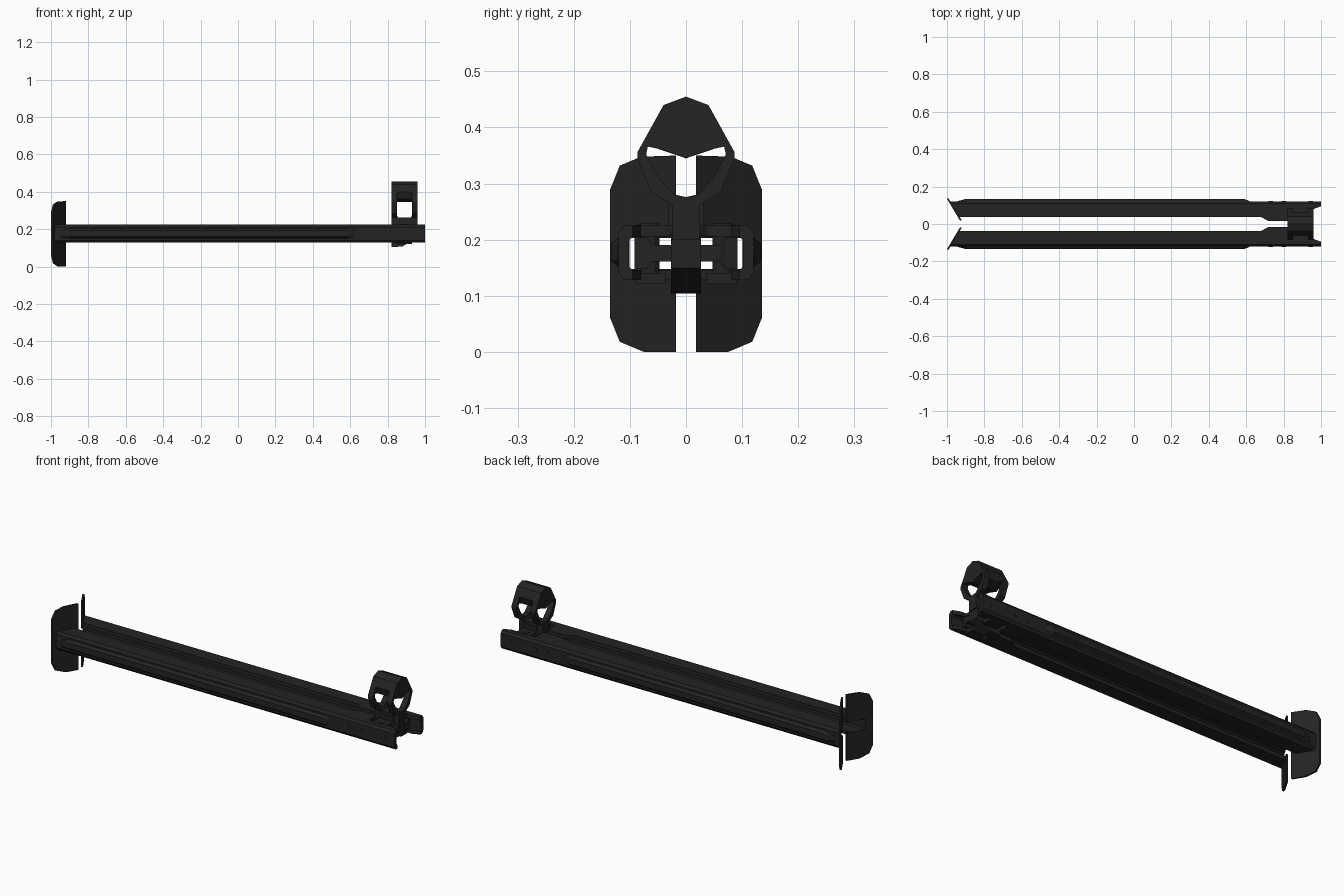
import bpy, bmesh, math

if "Cube" in bpy.data.objects:
    bpy.data.objects.remove(bpy.data.objects["Cube"])

black = bpy.data.materials.new("matte_black")
black.diffuse_color = (0.017, 0.017, 0.017, 1)
black.use_nodes = True
black.node_tree.nodes["Principled BSDF"].inputs["Base Color"].default_value = black.diffuse_color


def finish(bm, name):
    bmesh.ops.recalc_face_normals(bm, faces=bm.faces)
    me = bpy.data.meshes.new(name)
    bm.to_mesh(me)
    bm.free()
    ob = bpy.data.objects.new(name, me)
    bpy.context.collection.objects.link(ob)
    me.materials.append(black)
    return ob


def loft(name, rings):
    """Closed solid through rings that share one point count."""
    bm = bmesh.new()
    vs = [[bm.verts.new(p) for p in r] for r in rings]
    n = len(rings[0])
    for a, b in zip(vs, vs[1:]):
        for i in range(n):
            j = (i + 1) % n
            bm.faces.new((a[i], a[j], b[j], b[i]))
    bm.faces.new(vs[0])
    bm.faces.new(vs[-1])
    return finish(bm, name)


def prism_x(name, pts, x0, x1):
    return loft(name, [[(x, y, z) for y, z in pts] for x in (x0, x1)])


def prism_y(name, pts, y0, y1):
    return loft(name, [[(x, y, z) for x, z in pts] for y in (y0, y1)])


def box(name, x0, x1, y0, y1, z0, z1):
    return prism_x(name, [(y0, z0), (y1, z0), (y1, z1), (y0, z1)], x0, x1)


def cylinder(name, centre, r, depth, axis, sides=12):
    def pt(i, h):
        a = 2 * math.pi * i / sides
        c, s = r * math.cos(a), r * math.sin(a)
        d = (c, s, h) if axis == 'z' else (c, h, s)
        return tuple(p + q for p, q in zip(centre, d))
    return loft(name, [[pt(i, h) for i in range(sides)] for h in (-depth / 2, depth / 2)])


def foot_x(y):
    """The foot plate and the rear leg end share one slant."""
    return -1 + (0.135 - y) / 0.117 * 0.07


def mirror_profile(half):
    return half + [(-y, z) for y, z in reversed(half) if y > 0]


# Legs, ribs, feet and pins, one set per side
for s, side in ((1, "left"), (-1, "right")):
    def section(x, inner):
        pts = [(inner, .225), (.110, .225), (.120, .212), (.120, .141), (.110, .128),
               (inner, .128), (inner, .146), (.096, .146), (.102, .153), (.102, .198),
               (.096, .205), (inner, .205)]
        return [(foot_x(y) + .004 if x is None else x, s * y, z) for y, z in pts]

    # Inward-open channel, widened near the hinge and cut back at the front
    loft(side + "_leg", [section(None, .037), section(.68, .037), section(.72, .015),
                         section(.82, .015), section(.822, .080), section(.96, .080),
                         section(1.0, .095)])

    # Pressed rib on the outer wall
    def rib(x, out, z0, z1):
        return [(x, s * .118, z0 - .012), (x, s * out, z0), (x, s * out, z1),
                (x, s * .118, z1 + .012)]
    loft(side + "_rib", [rib(-.955, .1185, .165, .19), rib(-.90, .134, .162, .193),
                         rib(.59, .134, .162, .193), rib(.625, .1185, .165, .19)])

    # Slanted foot plate with a notch for the channel
    foot = [(.018, 0), (.075, 0), (.118, .018), (.135, .06), (.135, .29), (.118, .332),
            (.080, .348), (.018, .35), (.018, .203), (.101, .203), (.101, .148), (.018, .148)]
    loft(side + "_foot", [[(foot_x(y) + d, s * y, z) for y, z in foot] for d in (0, .01)])

    # Small rivets along the front of the leg
    for x in (.73, .80, .945):
        cylinder(side + "_rivet", (x, s * .112, .178), .012, .020, 'y')

    # Hinge lugs above and below the crossbar, with the pivot between
    for z in (.216, .131):
        box(side + "_hinge_lug", .85, .93, s * .036, s * .090, z - .010, z + .010)
    cylinder(side + "_hinge_pin", (.89, s * .065, .175), .018, .108, 'z')
    loft(side + "_crossbar", [
        [(x, s * y, z) for x, z in ((.89 - w, .176 - h), (.89 + w, .176 - h),
                                    (.89 + w, .176 + h), (.89 - w, .176 + h))]
        for y, w, h in ((.02, .06, .015), (.06, .06, .015), (.07, .055, .028), (.092, .05, .028))])

# Clamp head: two ring plates joined by a cap and a saddle
outer = mirror_profile([(0, .455), (.040, .440), (.086, .357), (.086, .343),
                        (.062, .285), (.025, .262), (0, .255)])
inner = mirror_profile([(0, .345), (.040, .360), (.068, .366), (.071, .352),
                        (.050, .312), (.022, .281), (0, .276)])
# drop the doubled centre points made by mirroring only y > 0 (none remain)
for x0, x1, name in ((.82, .85, "rear_ring"), (.93, .96, "front_ring")):
    bm = bmesh.new()
    loops = [[bm.verts.new((x, y, z)) for y, z in p]
             for x, p in ((x0, outer), (x1, outer), (x1, inner), (x0, inner))]
    n = len(outer)
    for a, b in zip(loops, loops[1:] + loops[:1]):
        for i in range(n):
            j = (i + 1) % n
            bm.faces.new((a[i], a[j], b[j], b[i]))
    finish(bm, name)

prism_x("head_cap", mirror_profile([(0, .455), (.040, .440), (.062, .400), (.050, .362),
                                    (0, .345)]), .85, .93)
for s in (1, -1):
    prism_x("cap_lip", [(s * .040, .440), (s * .062, .400), (s * .055, .395),
                        (s * .035, .430)], .85, .93)
prism_y("saddle", [(.85, .225), (.93, .225), (.93, .275), (.922, .256), (.905, .246),
                   (.875, .246), (.858, .256), (.85, .275)], -.032, .032)

# Neck and swivel body reaching below the legs
box("neck", .82, .96, -.025, .025, .20, .262)
prism_y("swivel_body", [(.82, .104), (.88, .108), (.925, .135), (.955, .15), (.955, .212),
                        (.82, .212)], -.027, .027)
cylinder("swivel_collar", (.89, 0, .216), .055, .018, 'z', 16)
